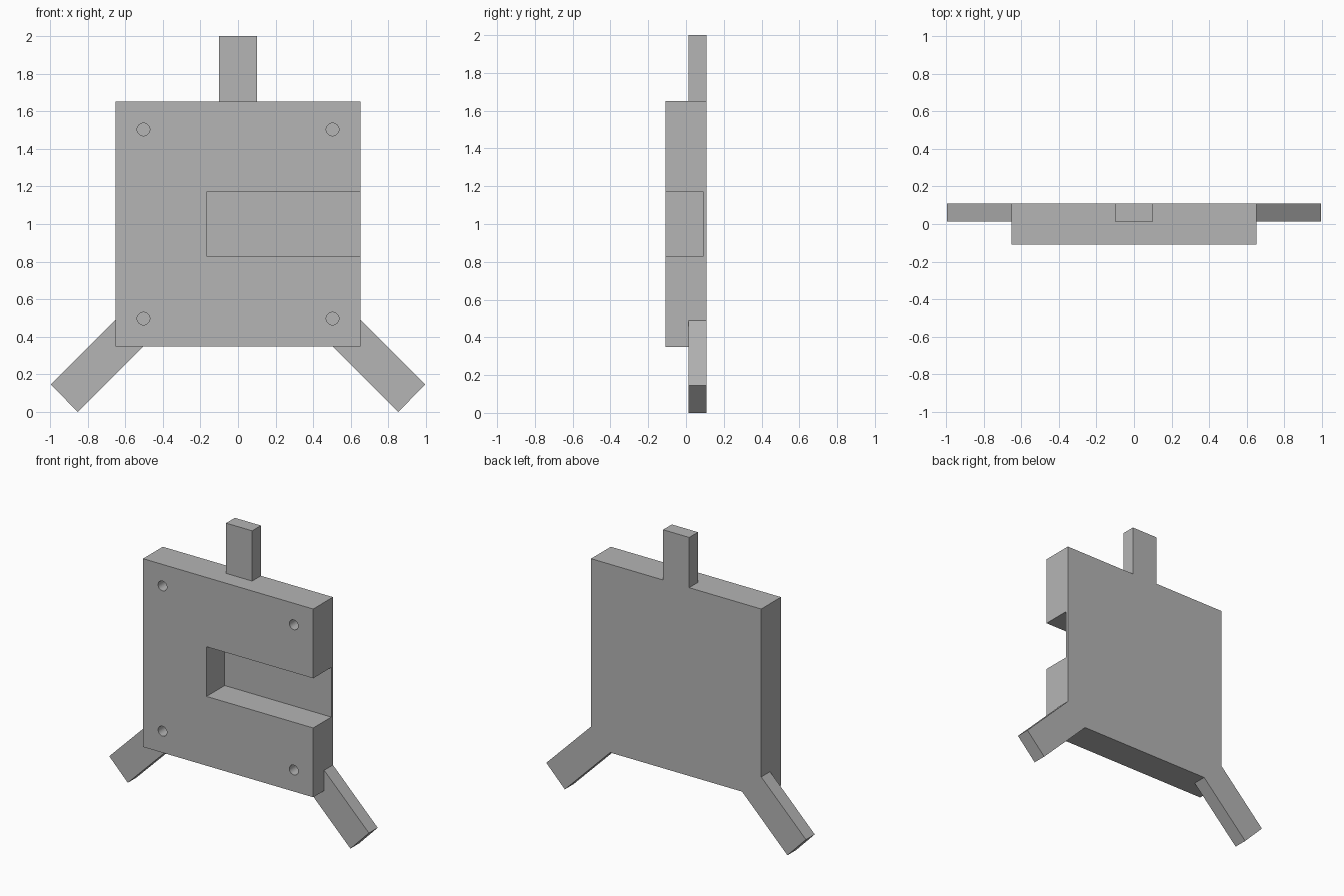
import bpy
import bmesh
from mathutils import Vector

cube = bpy.data.objects.get("Cube")
if cube:
    bpy.data.objects.remove(cube, do_unlink=True)

FRONT, BACK = -0.108, 0.108     # body faces in y
ARM_FRONT = 0.012               # arms fill the rear part of the thickness
FLOOR = 0.09                    # depth reached by slot and holes
HALF, MID = 0.652, 1.0          # body half width and centre height

grey = bpy.data.materials.new("plain grey")
grey.use_nodes = True
colour = (0.46, 0.46, 0.46, 1)
grey.diffuse_color = colour
grey.node_tree.nodes["Principled BSDF"].inputs["Base Color"].default_value = colour


def slab(name, outline, y0, y1):
    """Extrude an x-z outline from y0 to y1."""
    bm = bmesh.new()
    face = bm.faces.new([bm.verts.new((x, y0, z)) for x, z in outline])
    ext = bmesh.ops.extrude_face_region(bm, geom=[face])
    moved = [v for v in ext["geom"] if isinstance(v, bmesh.types.BMVert)]
    bmesh.ops.translate(bm, verts=moved, vec=Vector((0, y1 - y0, 0)))
    bmesh.ops.recalc_face_normals(bm, faces=bm.faces)
    mesh = bpy.data.meshes.new(name)
    bm.to_mesh(mesh)
    bm.free()
    mesh.materials.append(grey)
    obj = bpy.data.objects.new(name, mesh)
    bpy.context.collection.objects.link(obj)
    return obj


def box(x0, x1, z0, z1):
    return [(x0, z0), (x1, z0), (x1, z1), (x0, z1)]


def cut(target, cutter):
    mod = target.modifiers.new(cutter.name, "BOOLEAN")
    mod.operation = "DIFFERENCE"
    mod.solver = "EXACT"
    mod.object = cutter
    cutter.hide_render = True
    cutter.hide_set(True)
    cutter.display_type = "WIRE"


# Square body with a slot open on its left side
low, high = MID - HALF, MID + HALF
body = slab("body", box(-HALF, HALF, low, high), FRONT, BACK)
cut(body, slab("slot_cutter", box(-0.165, 0.8, 0.828, 1.172), -0.3, FLOOR))

# Blind screw holes near the corners
for side, sx in (("left", 1), ("right", -1)):
    for level, z in (("lower", 0.497), ("upper", 1.503)):
        bpy.ops.mesh.primitive_cylinder_add(
            vertices=32, radius=0.034, depth=FLOOR + 0.3,
            location=(sx * 0.503, (FLOOR - 0.3) / 2, z), rotation=(1.5708, 0, 0))
        hole = bpy.context.object
        hole.name = f"{level}_{side}_hole_cutter"
        hole.data.materials.append(grey)
        cut(body, hole)

# Upright arm
slab("top_arm", box(-0.1, 0.1, high, 2), ARM_FRONT, BACK)

# Diagonal arms, fitted around the lower body corners
for side, sx in (("left", 1), ("right", -1)):
    outline = [(HALF, 0.489), (0.995, 0.146), (0.853, 0),
               (0.853 - low, low), (HALF, low)]
    slab(f"lower_{side}_arm", [(sx * x, z) for x, z in outline], ARM_FRONT, BACK)
